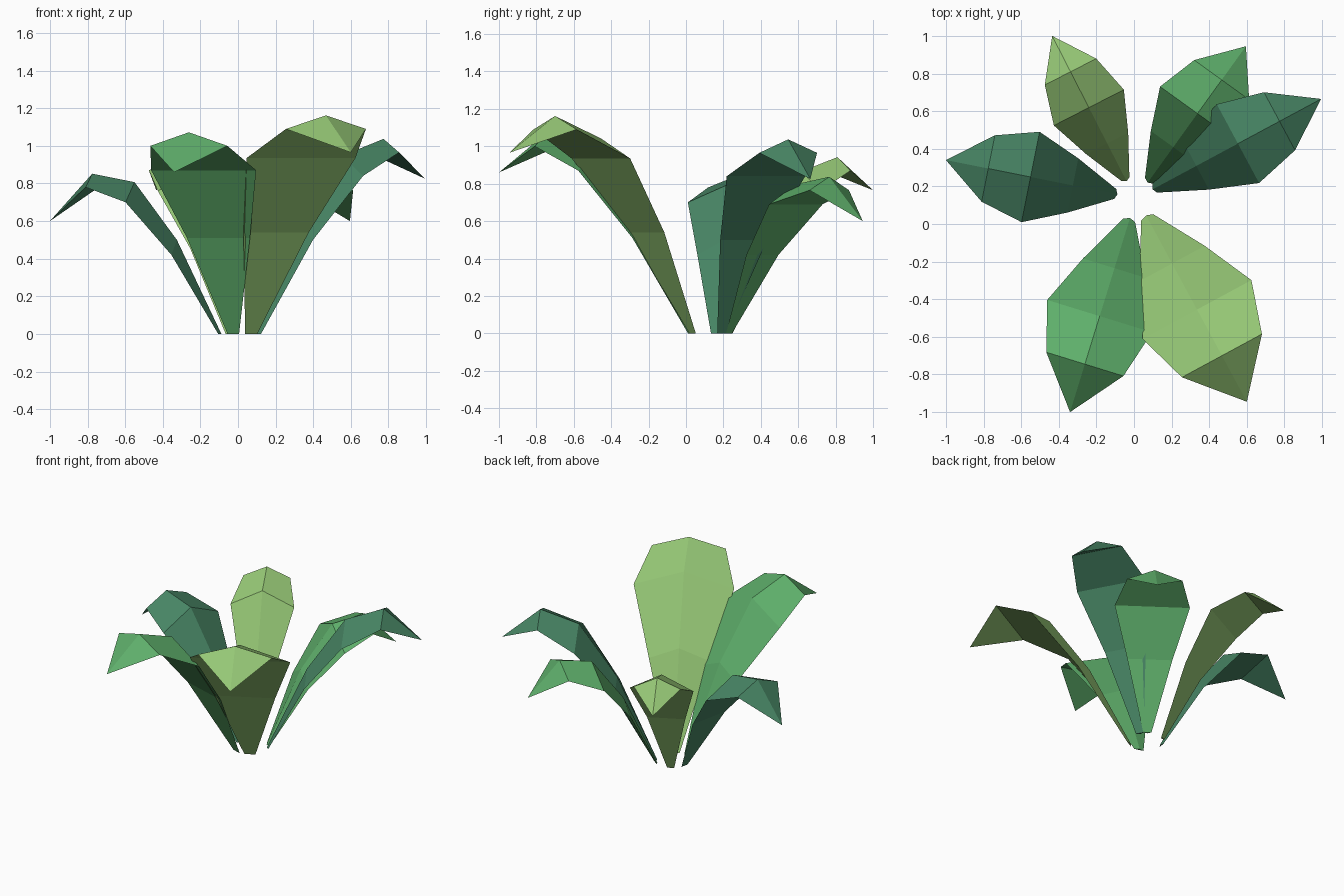
import bpy
from mathutils import Vector

cube = bpy.data.objects.get("Cube")
if cube:
    bpy.data.objects.remove(cube, do_unlink=True)


def make_material(name, rgb):
    mat = bpy.data.materials.new(name)
    mat.use_nodes = True
    colour = (*rgb, 1.0)
    mat.diffuse_color = colour
    mat.node_tree.nodes["Principled BSDF"].inputs["Base Color"].default_value = colour
    return mat


light_green = make_material("light green", (0.305, 0.578, 0.181))
mid_green = make_material("mid green", (0.114, 0.429, 0.147))
dark_green = make_material("dark green", (0.065, 0.238, 0.130))

# Shared leaf shape: width share and ridge height at each cross-section
WIDTHS = (0.11, 0.6, 1.0, 0.735)
RIDGES = (0.0, 0.08, 0.107, 0.072)


def make_leaf(name, material, base, tip, half_width, heights):
    """Closed, arching leaf: flat underside, ridged top, pointed tip."""
    start, end = Vector((*base, 0)), Vector((*tip, 0))
    forward = (end - start).normalized()
    side = Vector((-forward.y, forward.x, 0))
    up = Vector((0, 0, 1))
    levels = (0.0, *heights)

    # Cross-sections of left edge, ridge and right edge, then the tip
    verts = []
    for i, (width, ridge) in enumerate(zip(WIDTHS, RIDGES)):
        centre = start.lerp(end, i / 4) + up * levels[i]
        offset = side * width * half_width
        inward = forward * (0.012 if i == 0 else 0)
        verts += [centre + offset, centre + up * ridge - inward, centre - offset]
    verts.append(end + up * levels[4])
    tip_index = len(verts) - 1

    # Two top strips and one underside strip, closed at both ends
    faces = [(0, 1, 2)]
    for row in range(3):
        a, b = row * 3, row * 3 + 3
        for j in range(3):
            k = (j + 1) % 3
            faces.append((a + j, b + j, b + k, a + k))
    last = tip_index - 3
    for j in range(3):
        faces.append((last + j, tip_index, last + (j + 1) % 3))

    mesh = bpy.data.meshes.new(name)
    mesh.from_pydata(verts, [], faces)
    mesh.materials.append(material)
    mesh.update()
    leaf = bpy.data.objects.new(name, mesh)
    bpy.context.collection.objects.link(leaf)
    return leaf


# Base point, tip point, half width, then heights along the leaf
make_leaf("front_left_leaf", light_green, (0.07, 0.035), (0.60, -0.945),
          0.329, (0.54, 0.935, 1.09, 0.965))
make_leaf("front_right_leaf", mid_green, (-0.025, 0.02), (-0.34, -1.0),
          0.292, (0.51, 0.87, 1.0, 0.86))
make_leaf("right_leaf", dark_green, (-0.10, 0.16), (-1.0, 0.34),
          0.245, (0.42, 0.70, 0.78, 0.60))
make_leaf("back_right_leaf", light_green, (-0.045, 0.238), (-0.435, 1.0),
          0.209, (0.455, 0.76, 0.87, 0.765))
make_leaf("back_left_leaf", mid_green, (0.08, 0.23), (0.595, 0.945),
          0.245, (0.42, 0.69, 0.765, 0.60))
make_leaf("left_leaf", dark_green, (0.11, 0.19), (0.995, 0.665),
          0.238, (0.50, 0.84, 0.965, 0.825))
